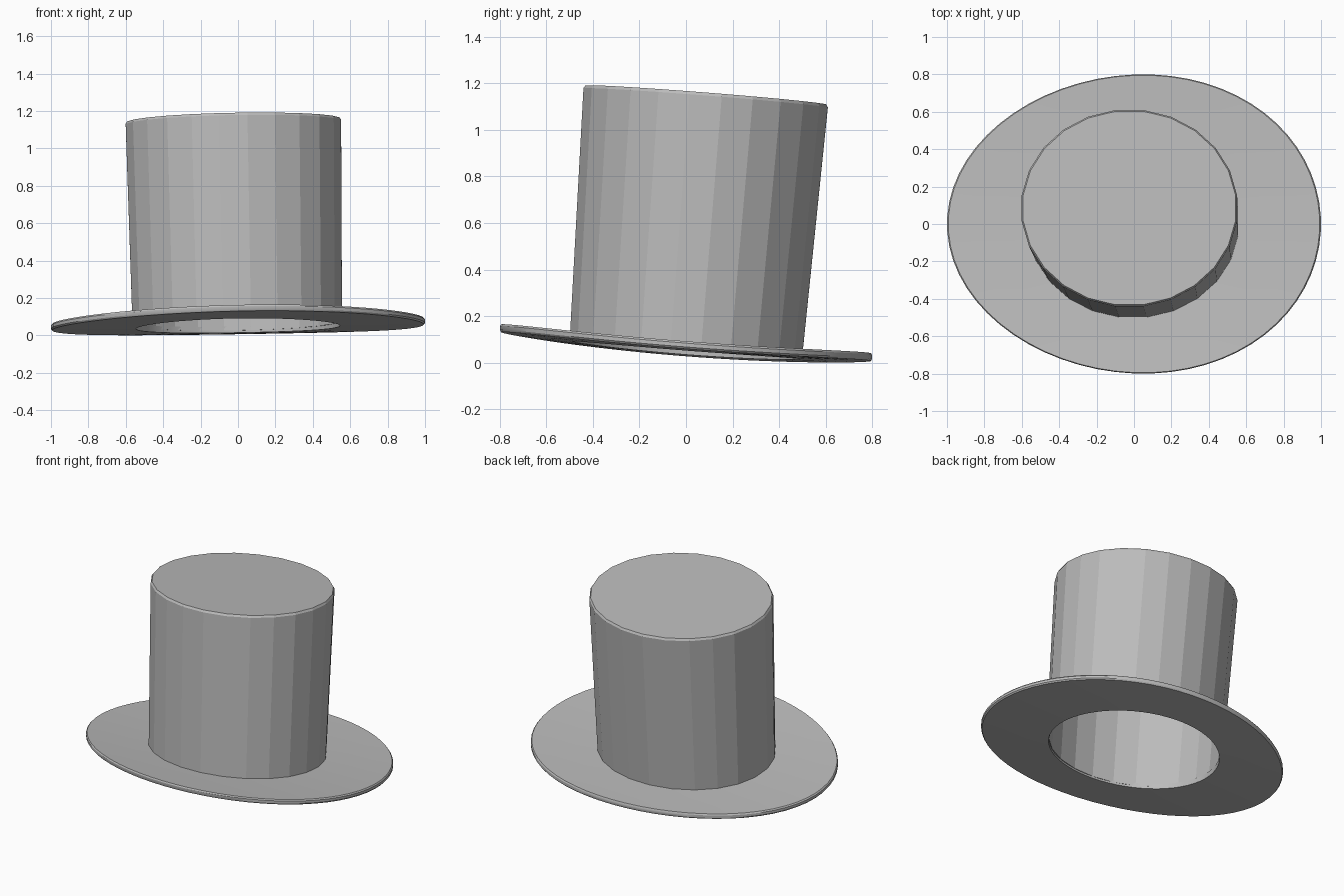
import bpy
import bmesh
from math import sin, cos, pi, radians
from mathutils import Matrix, Vector

if "Cube" in bpy.data.objects:
    bpy.data.objects.remove(bpy.data.objects["Cube"], do_unlink=True)

# One grey felt colour
felt = bpy.data.materials.new("grey_felt")
felt.use_nodes = True
GREY = (0.5, 0.5, 0.5, 1)
felt.diffuse_color = GREY
felt.node_tree.nodes["Principled BSDF"].inputs["Base Color"].default_value = GREY


def loft(name, rings, closed=False, caps=False):
    """Skin a list of equal-length rings of points."""
    bm = bmesh.new()
    loops = [[bm.verts.new(p) for p in ring] for ring in rings]
    pairs = list(zip(loops, loops[1:]))
    if closed:
        pairs.append((loops[-1], loops[0]))
    n = len(loops[0])
    for a, b in pairs:
        for i in range(n):
            j = (i + 1) % n
            bm.faces.new((a[i], a[j], b[j], b[i]))
    if caps:
        bm.faces.new(loops[0])
        bm.faces.new(loops[-1])
    bmesh.ops.recalc_face_normals(bm, faces=bm.faces)
    mesh = bpy.data.meshes.new(name)
    bm.to_mesh(mesh)
    bm.free()
    mesh.materials.append(felt)
    obj = bpy.data.objects.new(name, mesh)
    bpy.context.collection.objects.link(obj)
    return obj


def ellipse(rx, ry, z, sides, egg=0.0):
    ring = []
    for i in range(sides):
        t = 2 * pi * (i + 0.5) / sides
        ring.append(Vector((rx * cos(t) + egg * sin(t) ** 2, ry * sin(t), z)))
    return ring


# Crown: faceted hollow tube, wider at the top, leaning back and to the right
SIDES = 24
outer = [(0.565, 0.505, 0), (0.581, 0.531, 1.075), (0.573, 0.523, 1.088)]
inner = [(0.556, 0.506, 1.06), (0.547, 0.49, 0)]
rings = [ellipse(*r, SIDES) for r in inner + outer]
crown = loft("crown", rings, caps=True)
crown.matrix_world = (Matrix.Translation((-0.004, 0, 0.065))
                      @ Matrix.Rotation(radians(-1.1), 4, "Y")
                      @ Matrix.Rotation(radians(-4.5), 4, "X"))

# Brim: thin egg-shaped ring, gently curled up at front and back
THICK = 0.033
section = [(0, 0), (0.35, 0), (0.7, 0), (0.985, 0), (1, 0.25), (1, 0.75),
           (0.985, 1), (0.7, 1), (0.35, 1), (0, 1)]
rings = []
for f, h in section:
    ring = ellipse(0.545 + 0.455 * f, 0.49 + 0.31 * f, h * THICK, 64, 0.05 * f)
    for p in ring:
        p.z += 0.043 - 0.078 * p.y + 0.04 * p.y ** 2 + 0.016 * p.x
    rings.append(ring)
brim = loft("brim", rings, closed=True)

# Smooth brim surface with crisp edges; the crown keeps its flat facets
bpy.ops.object.select_all(action="DESELECT")
brim.select_set(True)
bpy.context.view_layer.objects.active = brim
bpy.ops.object.shade_smooth_by_angle(angle=radians(30))
